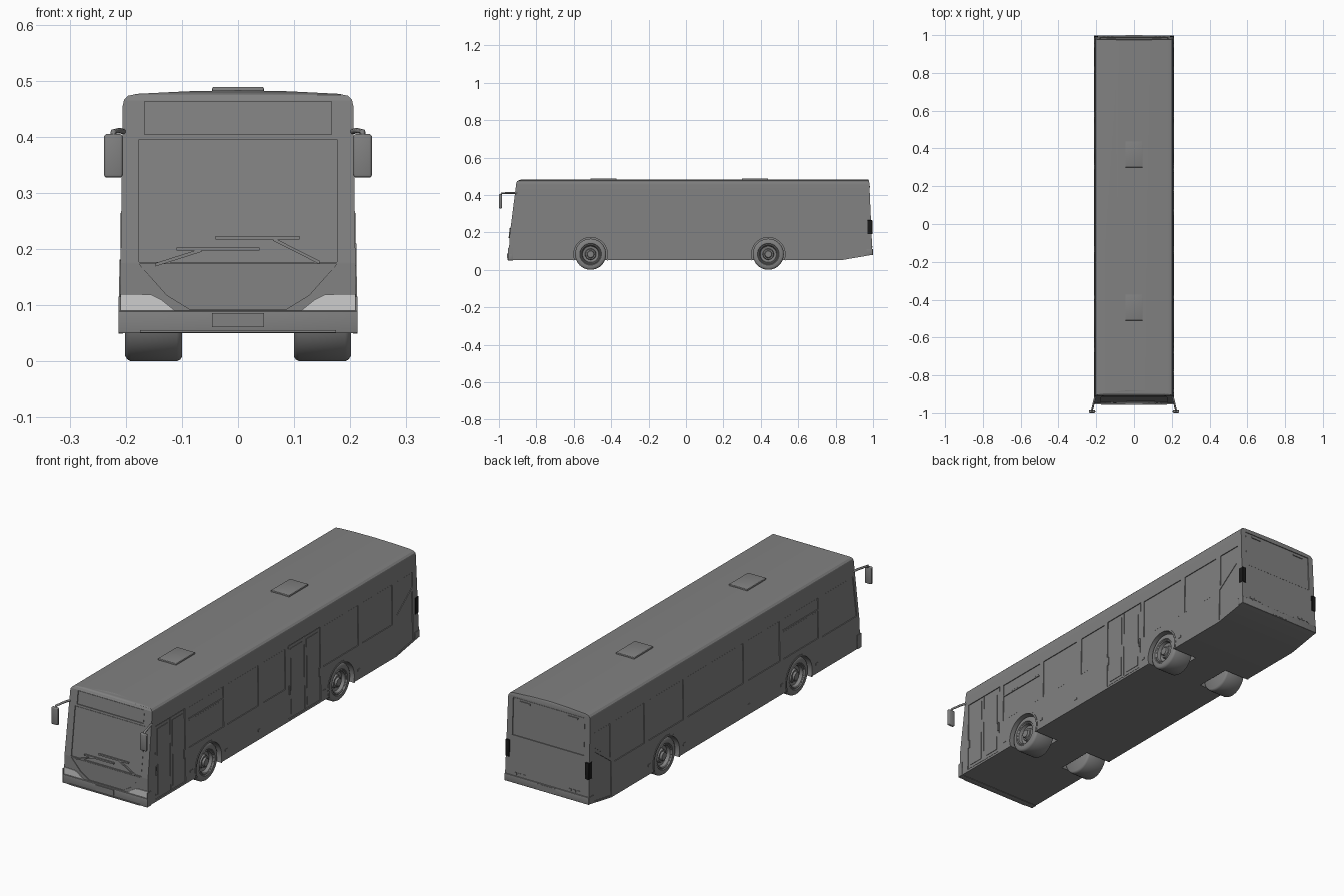
import bpy, bmesh, math

if "Cube" in bpy.data.objects:
    bpy.data.objects.remove(bpy.data.objects["Cube"])

# Sloped outer surfaces of the shell
def side_x(z): return 0.211 - (z - 0.05) * 0.0135
def rear_y(z): return 0.997 - (z - 0.08) * 0.044
def front_y(z): return -0.948 + z * 0.023 if z < 0.175 else -0.944 + (z - 0.175) * 0.1276

FACES = {
    "right": lambda u, z, o: (side_x(z) + o, u, z),
    "left": lambda u, z, o: (-side_x(z) - o, u, z),
    "front": lambda u, z, o: (u, front_y(z) - o, z),
    "rear": lambda u, z, o: (u, rear_y(z) + o, z),
}

def material(name, v):
    m = bpy.data.materials.new(name)
    m.diffuse_color = (v, v, v, 1)
    m.use_nodes = True
    m.node_tree.nodes["Principled BSDF"].inputs["Base Color"].default_value = m.diffuse_color
    return m

black, pale, grey = material("black_lens", 0.01), material("pale_lens", 0.8), material("dark_grey", 0.22)

def prism(bm, ring_a, ring_b):
    a = [bm.verts.new(p) for p in ring_a]
    b = [bm.verts.new(p) for p in ring_b]
    n = len(a)
    bm.faces.new(a)
    bm.faces.new(b[::-1])
    for i in range(n):
        bm.faces.new((a[i], b[i], b[(i + 1) % n], a[(i + 1) % n]))

def finish(name, bm, mat=None, angle=25):
    bmesh.ops.recalc_face_normals(bm, faces=bm.faces)
    me = bpy.data.meshes.new(name)
    bm.to_mesh(me)
    bm.free()
    ob = bpy.data.objects.new(name, me)
    bpy.context.collection.objects.link(ob)
    me.materials.append(mat or grey)
    smooth(ob, angle)
    return ob

def smooth(ob, angle=25):
    bpy.ops.object.select_all(action='DESELECT')
    ob.select_set(True)
    bpy.context.view_layer.objects.active = ob
    bpy.ops.object.shade_smooth_by_angle(angle=math.radians(angle))

def slab(name, face, poly, o0, o1, mat=None):
    bm = bmesh.new()
    f = FACES[face]
    prism(bm, [f(u, z, o0) for u, z in poly], [f(u, z, o1) for u, z in poly])
    return finish(name, bm, mat)

def box(name, lo, hi, bevel=0, mat=None):
    bm = bmesh.new()
    prism(bm, [(x, y, lo[2]) for x, y in rect(lo[0], hi[0], lo[1], hi[1])],
          [(x, y, hi[2]) for x, y in rect(lo[0], hi[0], lo[1], hi[1])])
    if bevel:
        bmesh.ops.bevel(bm, geom=bm.edges[:], offset=bevel, segments=3, affect='EDGES', profile=0.5)
    return finish(name, bm, mat)

def rect(a, b, z0, z1): return [(a, z0), (b, z0), (b, z1), (a, z1)]

def inset(poly, g):
    us, zs = [p[0] for p in poly], [p[1] for p in poly]
    cu, cz = (min(us) + max(us)) / 2, (min(zs) + max(zs)) / 2
    fu, fz = 1 - 2 * g / (max(us) - min(us)), 1 - 2 * g / (max(zs) - min(zs))
    return [(cu + (u - cu) * fu, cz + (z - cz) * fz) for u, z in poly]

def boolean(ob, cutter, op):
    m = ob.modifiers.new("cut", 'BOOLEAN')
    m.operation, m.object, m.solver = op, cutter, 'EXACT'
    bpy.context.view_layer.objects.active = ob
    bpy.ops.object.modifier_apply(modifier=m.name)
    bpy.data.objects.remove(cutter)

AXLES, WR = (-0.51, 0.44), 0.083

# Shell: cross-section intersected with the side profile
half = [(0.211, 0.052), (0.206, 0.42), (0.2055, 0.455), (0.203, 0.466), (0.196, 0.473),
        (0.18, 0.4765), (0.09, 0.481)]
section = half + [(0, 0.483)] + [(-x, z) for x, z in reversed(half)]
bm = bmesh.new()
prism(bm, [(x, -1.2, z) for x, z in section], [(x, 1.2, z) for x, z in section])
body = finish("body_shell", bm)
profile = [(-0.948, 0), (-0.944, 0.175), (-0.907, 0.465), (-0.902, 0.474), (-0.893, 0.479),
           (-0.88, 0.482), (-0.86, 0.49), (0.97, 0.49), (0.977, 0.478), (0.98, 0.465),
           (0.997, 0.08), (0.53, 0)]
bm = bmesh.new()
prism(bm, [(-0.3, y, z) for y, z in profile], [(0.3, y, z) for y, z in profile])
boolean(body, finish("profile_cutter", bm), 'INTERSECT')

# Recessed panels: (name, face, outline)
panels = []
for s in ("right", "left"):
    for i, (a, b) in enumerate([(-0.375, -0.15), (0.315, 0.565), (0.595, 0.81)]):
        panels.append((f"window_{s}_{i}", s, rect(a, b, 0.205, 0.387)))
    panels += [(f"transom_{s}", s, rect(-0.65, -0.40, 0.335, 0.387)),
               (f"low_window_{s}", s, rect(-0.65, -0.40, 0.205, 0.328)),
               (f"rear_quarter_window_{s}", s, [(0.84, 0.235), (0.955, 0.322), (0.955, 0.387), (0.84, 0.387)]),
               (f"engine_flap_{s}", s, [(0.835, 0.06), (0.955, 0.08), (0.952, 0.302), (0.835, 0.215)])]
panels += [("window_right_short", "right", rect(-0.115, 0.043, 0.205, 0.387)),
           ("window_left_long", "left", rect(-0.115, 0.285, 0.205, 0.387)),
           ("driver_window", "left", [(-0.925, 0.2), (-0.68, 0.2), (-0.68, 0.387), (-0.902, 0.387)]),
           ("windscreen", "front", rect(-0.176, 0.176, 0.177, 0.395)),
           ("front_lower_panel", "front", [(-0.085, 0.092), (0.085, 0.092), (0.127, 0.118),
                                           (0.176, 0.173), (-0.176, 0.173), (-0.127, 0.118)]),
           ("destination_panel", "front", rect(-0.167, 0.167, 0.404, 0.463)),
           ("rear_window", "rear", rect(-0.18, 0.18, 0.29, 0.458))]
doors = {"front": (-0.89, -0.675), "middle": (0.065, 0.293)}

# Cut recesses, door openings and wheel wells
bm = bmesh.new()
cuts = [(f, p) for _, f, p in panels] + [("right", rect(a, b, 0.062, 0.392)) for a, b in doors.values()]
for f, p in cuts:
    prism(bm, [FACES[f](u, z, -0.004) for u, z in p], [FACES[f](u, z, 0.02) for u, z in p])
for y in AXLES:
    ring = [(y + 0.091 * math.cos(t * math.tau / 40), WR + 0.091 * math.sin(t * math.tau / 40)) for t in range(40)]
    for s in (-1, 1):
        prism(bm, [(s * 0.085, u, z) for u, z in ring], [(s * 0.26, u, z) for u, z in ring])
boolean(body, finish("recess_cutter", bm), 'DIFFERENCE')
smooth(body, 20)
body.modifiers.new("even_shading", 'WEIGHTED_NORMAL').keep_sharp = True

# Glass and flaps set into the recesses
for name, f, p in panels:
    slab(name, f, inset(p, 0.002), -0.006, -0.002)

# Two-leaf doors with panes and handles
for name, (a, b) in doors.items():
    mid = (a + b) / 2
    for i, (u0, u1) in enumerate([(a, mid), (mid, b)]):
        leaf = inset(rect(u0, u1, 0.062, 0.392), 0.003)
        slab(f"{name}_door_leaf_{i}", "right", leaf, -0.007, -0.002)
        slab(f"{name}_door_pane_{i}", "right", inset(leaf, 0.014), -0.003, 0)
        h = u0 + 0.006 if i == 0 else u1 - 0.006
        slab(f"{name}_door_handle_{i}", "right", rect(h - 0.004, h + 0.004, 0.17, 0.21), -0.003, 0.002)

# Wheels, lathed around the axle, with arch trims
tyre = [(0.10, 0), (0.10, 0.075), (0.103, 0.080), (0.109, 0.083), (0.191, 0.083), (0.197, 0.080),
        (0.201, 0.074), (0.201, 0.058), (0.197, 0.055), (0.199, 0.051), (0.196, 0.047), (0.182, 0.043),
        (0.179, 0.030), (0.190, 0.027), (0.190, 0.020), (0.199, 0.017), (0.199, 0)]
for side, s in (("right", 1), ("left", -1)):
    for label, y in zip(("front", "rear"), AXLES):
        bm = bmesh.new()
        vs = [bm.verts.new((s * x, y, WR + r)) for x, r in tyre]
        es = [bm.edges.new(e) for e in zip(vs, vs[1:])]
        bmesh.ops.spin(bm, geom=vs + es, cent=(0, y, WR), axis=(1, 0, 0), dvec=(0, 0, 0),
                       angle=math.tau, steps=40, use_merge=True)
        bmesh.ops.remove_doubles(bm, verts=bm.verts, dist=1e-5)
        finish(f"{label}_wheel_{side}", bm, angle=35)
        arc = [math.radians(-20 + 10 * i) for i in range(23)]
        trim = [(y + r * math.cos(t), WR + r * math.sin(t))
                for r, ts in ((0.098, arc), (0.090, arc[::-1])) for t in ts]
        slab(f"{label}_arch_trim_{side}", side, trim, -0.006, 0.002)
        # Small side markers beside each axle
        for d in (-0.125, 0.125):
            slab(f"{label}_marker_{side}", side, rect(y + d - 0.008, y + d + 0.008, 0.09, 0.1), -0.002, 0.002)
    slab(f"centre_marker_{side}", side, rect(-0.158, -0.142, 0.09, 0.1), -0.002, 0.002)

    # Mirror on a bent arm
    cu = bpy.data.curves.new("mirror_arm", 'CURVE')
    cu.dimensions, cu.bevel_depth, cu.use_fill_caps = '3D', 0.005, True
    cu.materials.append(grey)
    path = [(0.200, -0.895, 0.408), (0.211, -0.935, 0.411), (0.222, -0.985, 0.409), (0.222, -0.992, 0.395)]
    sp = cu.splines.new('POLY')
    sp.points.add(len(path) - 1)
    for p, (x, y, z) in zip(sp.points, path):
        p.co = (s * x, y, z, 1)
    bpy.context.collection.objects.link(bpy.data.objects.new(f"mirror_arm_{side}", cu))
    xs = sorted((s * 0.205, s * 0.239))
    box(f"mirror_head_{side}", (xs[0], -1.0, 0.327), (xs[1], -0.984, 0.405), 0.006)

    # Headlight, bumper corner and tail light
    slab(f"headlight_{side}", "front", [(s * x, z) for x, z in
         [(0.112, 0.09), (0.209, 0.09), (0.209, 0.12), (0.155, 0.119), (0.137, 0.11)]], -0.01, 0.003, pale)
    xs = sorted((s * 0.2085, s * 0.213))
    box(f"bumper_corner_{side}", (xs[0], -0.952, 0.085), (xs[1], -0.925, 0.115))
    xs = sorted((s * 0.19, s * 0.2098))
    box(f"tail_light_{side}", (xs[0], 0.97, 0.19), (xs[1], 0.996, 0.265), 0.002, black)
    # Rear reflectors and top marker lamps
    for i in range(3):
        c = s * (0.115 + 0.022 * i)
        slab(f"rear_lamp_{side}_{i}", "rear", rect(c - 0.007, c + 0.007, 0.118, 0.128), -0.002, 0.002)
    slab(f"rear_top_lamp_{side}", "rear", rect(s * 0.12 - 0.025, s * 0.12 + 0.025, 0.44, 0.448), -0.003, 0.002)

# Bumpers and plates
box("front_bumper", (-0.213, -0.953, 0.05), (0.213, -0.925, 0.09), 0.002)
box("front_bumper_lip", (-0.175, -0.956, 0.051), (0.175, -0.945, 0.056))
box("front_plate", (-0.046, -0.956, 0.061), (0.046, -0.95, 0.086))
box("rear_bumper", (-0.212, 0.965, 0.079), (0.212, 0.999, 0.112), 0.002)
box("rear_plate", (-0.046, 0.99, 0.083), (0.046, 1.0, 0.108))

# Wipers: blade plus slanted arm
for i, (a, b, z, p, q) in enumerate([(-0.11, 0.038, 0.2, (-0.065, 0.198), (-0.147, 0.172)),
                                     (-0.04, 0.11, 0.22, (0.062, 0.218), (0.145, 0.176))]):
    slab(f"wiper_blade_{i}", "front", rect(a, b, z - 0.003, z + 0.003), -0.003, 0.005)
    slab(f"wiper_arm_{i}", "front", [(p[0], p[1] - 0.003), (q[0], q[1] - 0.003),
                                     (q[0], q[1] + 0.003), (p[0], p[1] + 0.003)], -0.003, 0.004)

# Roof hatches
for label, y0 in (("front", -0.51), ("rear", 0.30)):
    box(f"{label}_roof_hatch", (-0.046, y0, 0.47), (0.046, y0 + 0.138, 0.489), 0.003)
